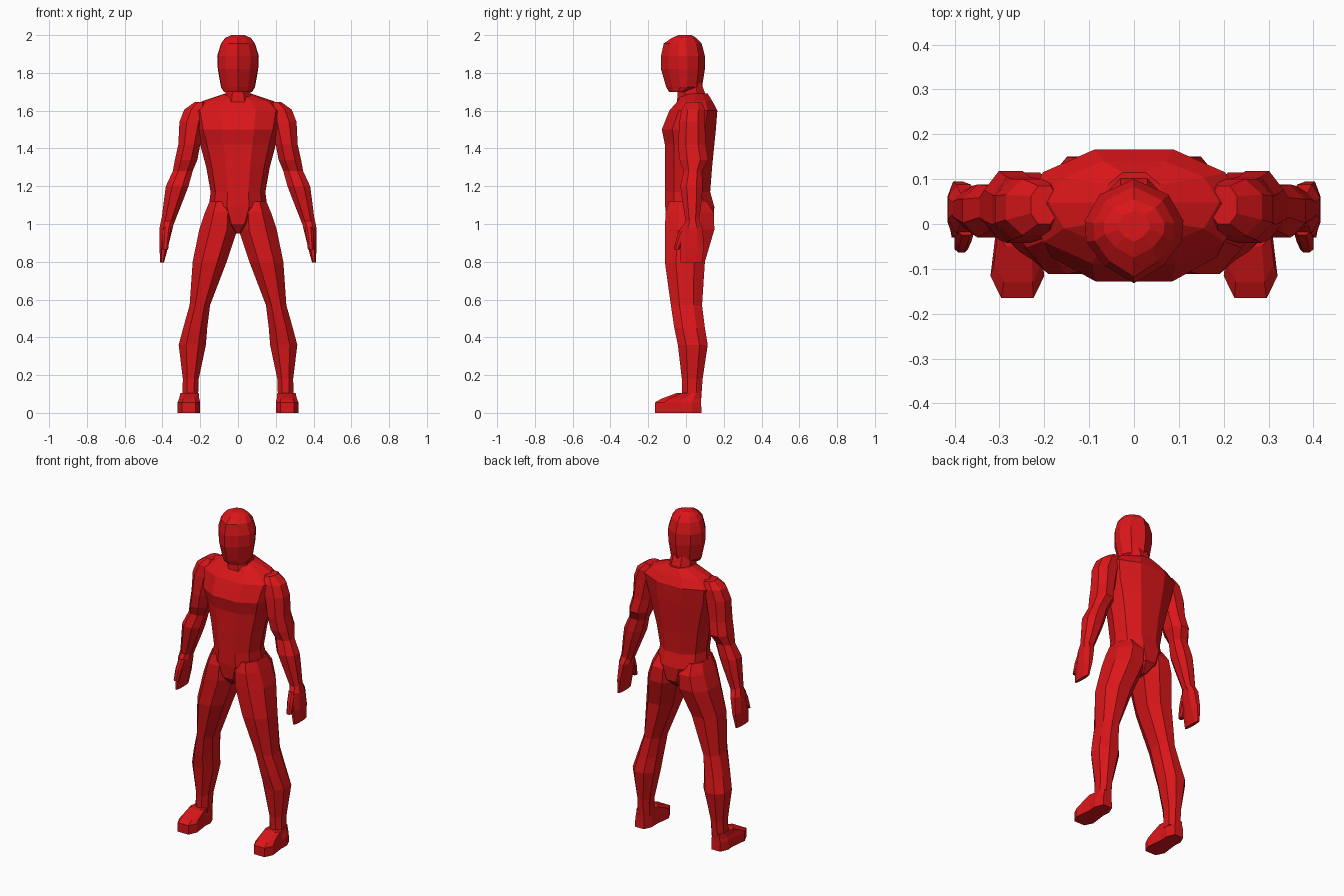
import bpy, bmesh

red = bpy.data.materials.new("red")
red.diffuse_color = (0.7, 0.008, 0.01, 1)

# Unit cross-sections, right half from front to back
OCT = [(.45, -1), (1, -.45), (1, .45), (.45, 1)]
CHEST = [(.38, -1), (.82, -.62), (1, 0), (.83, .6), (.36, 1)]
HEAD = [(0, -1), (.6, -.66), (.97, -.2), (1, .2), (.7, .7), (0, 1)]
SOLE = [(.6, -1), (1, -.6), (.8, .2), (.85, .6), (.5, 1)]


def loft(name, half, rings, mirror=False):
    """Skin horizontal rings given as (z, x min, x max, y min, y max)."""
    outline = half + [(-x, y) for x, y in reversed(half) if x > 0]
    n = len(outline)
    bm = bmesh.new()
    loops = []
    for z, x0, x1, y0, y1 in rings:
        loops.append([bm.verts.new(((x0 + x1) / 2 + px * (x1 - x0) / 2,
                                    (y0 + y1) / 2 + py * (y1 - y0) / 2, z))
                      for px, py in outline])
    for a, b in zip(loops, loops[1:]):
        for i in range(n):
            j = (i + 1) % n
            bm.faces.new((a[i], a[j], b[j], b[i]))
    bm.faces.new(loops[0])
    bm.faces.new(loops[-1])
    bmesh.ops.recalc_face_normals(bm, faces=bm.faces)
    me = bpy.data.meshes.new(name)
    bm.to_mesh(me)
    bm.free()
    me.materials.append(red)
    ob = bpy.data.objects.new(name, me)
    bpy.context.collection.objects.link(ob)
    if mirror:
        ob.modifiers.new("Mirror", 'MIRROR')
    return ob


def centred(rows):
    return [(z, -w, w, y0, y1) for z, w, y0, y1 in rows]


# Head with a ridge down the face
loft("head", HEAD, centred([
    (1.70, .075, -.09, .03), (1.725, .09, -.105, .085), (1.82, .107, -.132, .1),
    (1.89, .11, -.132, .1), (1.955, .09, -.118, .083), (1.985, .068, -.075, .055),
    (2.0, .035, -.04, .03)]))

# Neck
loft("neck", OCT, centred([(1.62, .085, -.05, .12), (1.68, .068, -.045, .105),
                           (1.75, .065, -.045, .08)]))

# Torso from pelvis up to the trapezius
loft("torso", CHEST, centred([
    (.95, .02, -.06, .09), (1.0, .09, -.1, .145), (1.09, .155, -.11, .15),
    (1.17, .145, -.11, .128), (1.3, .168, -.112, .138), (1.42, .2, -.112, .15),
    (1.5, .225, -.128, .158), (1.6, .245, -.088, .166), (1.65, .19, -.045, .14),
    (1.69, .07, -.02, .115)]))

# Arms from shoulder to wrist
loft("arm", OCT, [
    (1.645, .17, .23, .0, .085), (1.605, .15, .285, -.025, .1),
    (1.54, .17, .31, -.035, .1), (1.42, .2, .316, -.042, .105),
    (1.34, .215, .334, -.035, .118), (1.28, .24, .345, -.012, .085),
    (1.2, .262, .382, -.03, .088), (1.14, .285, .39, -.022, .085),
    (1.0, .34, .408, .0, .068)], True)

# Hands and thumbs
loft("hand", OCT, [
    (1.03, .335, .405, .005, .065), (.98, .345, .415, -.02, .088),
    (.88, .37, .416, -.03, .095), (.795, .392, .412, -.03, .085)], True)
loft("thumb", OCT, [
    (.985, .355, .395, -.025, .02), (.93, .362, .4, -.05, -.005),
    (.865, .37, .4, -.064, -.035)], True)

# Legs from hip to ankle
loft("leg", OCT, [
    (1.12, .02, .15, -.09, .11), (1.06, .008, .175, -.108, .148),
    (.97, .003, .205, -.112, .15), (.8, .06, .24, -.112, .1),
    (.57, .148, .256, -.08, .085), (.45, .163, .29, -.062, .1),
    (.36, .17, .314, -.043, .115), (.18, .208, .292, -.022, .088),
    (.07, .212, .295, -.022, .08)], True)

# Feet
loft("foot", SOLE, [
    (0, .2, .32, -.165, .082), (.055, .2, .32, -.165, .08),
    (.075, .205, .312, -.13, .08), (.105, .208, .305, -.05, .08)], True)
